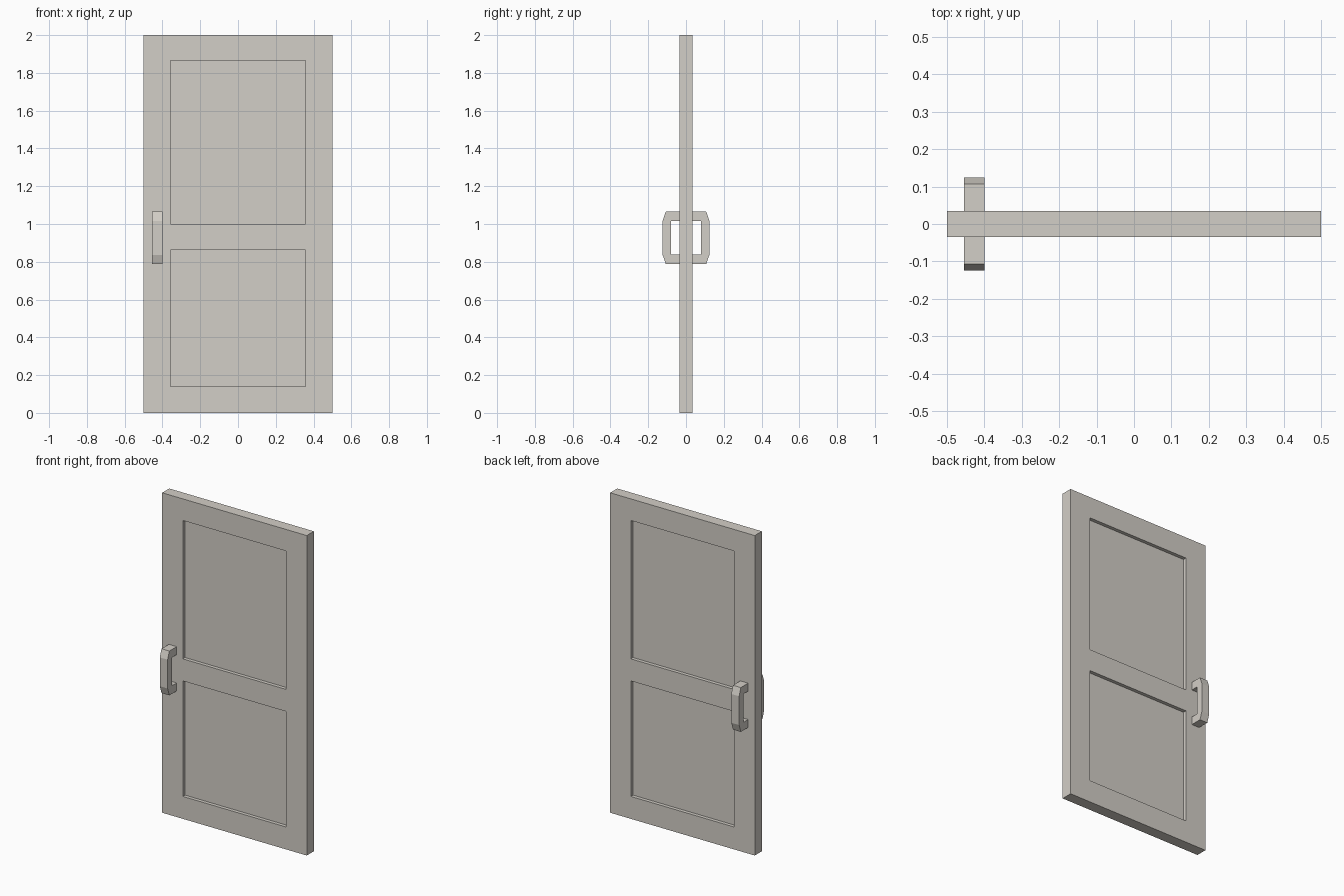
import bpy
import bmesh
from mathutils import Vector

if "Cube" in bpy.data.objects:
    bpy.data.objects.remove(bpy.data.objects["Cube"])

paint = bpy.data.materials.new("warm_grey")
paint.diffuse_color = (0.65, 0.62, 0.57, 1)
paint.use_nodes = True
paint.node_tree.nodes["Principled BSDF"].inputs["Base Color"].default_value = paint.diffuse_color

HALF_T = 0.035      # half the door thickness
RECESS = 0.022      # panel depth
PANEL_X = 0.357
PANELS = [(0.14, 0.862), (1.0, 1.865)]


def finish(name, bm):
    bmesh.ops.recalc_face_normals(bm, faces=bm.faces[:])
    mesh = bpy.data.meshes.new(name)
    bm.to_mesh(mesh)
    bm.free()
    mesh.materials.append(paint)
    obj = bpy.data.objects.new(name, mesh)
    bpy.context.collection.objects.link(obj)
    return obj


# Door leaf: a slab cut along the panel borders, panels pushed in on both sides
bm = bmesh.new()
bmesh.ops.create_cube(bm, size=1)
for v in bm.verts:
    v.co = Vector((v.co.x, v.co.y * 2 * HALF_T, (v.co.z + 0.5) * 2))
cuts = [((x, 0, 0), (1, 0, 0)) for x in (-PANEL_X, PANEL_X)]
cuts += [((0, 0, z), (0, 0, 1)) for pair in PANELS for z in pair]
for co, no in cuts:
    bmesh.ops.bisect_plane(bm, geom=bm.verts[:] + bm.edges[:] + bm.faces[:],
                           plane_co=co, plane_no=no)
bm.normal_update()
panel_faces = []
for f in bm.faces:
    c = f.calc_center_median()
    if (abs(f.normal.y) > 0.9 and abs(c.x) < PANEL_X
            and any(lo < c.z < hi for lo, hi in PANELS)):
        panel_faces.append(f)
for f in bmesh.ops.extrude_discrete_faces(bm, faces=panel_faces)["faces"]:
    for v in f.verts:
        v.co.y -= RECESS if v.co.y > 0 else -RECESS
finish("door_leaf", bm)

# Pull handles: a bracket profile (distance from centre, height) extruded in x
profile = [(0.03, 1.065), (0.107, 1.065), (0.124, 1.017), (0.124, 0.837),
           (0.107, 0.788), (0.03, 0.788), (0.03, 0.838), (0.08, 0.838),
           (0.08, 1.015), (0.03, 1.015)]
for name, side in (("front_handle", -1), ("back_handle", 1)):
    bm = bmesh.new()
    face = bm.faces.new([bm.verts.new((-0.454, side * y, z)) for y, z in profile])
    ext = bmesh.ops.extrude_face_region(bm, geom=[face], use_keep_orig=True)
    verts = [g for g in ext["geom"] if isinstance(g, bmesh.types.BMVert)]
    bmesh.ops.translate(bm, verts=verts, vec=(0.054, 0, 0))
    finish(name, bm)
